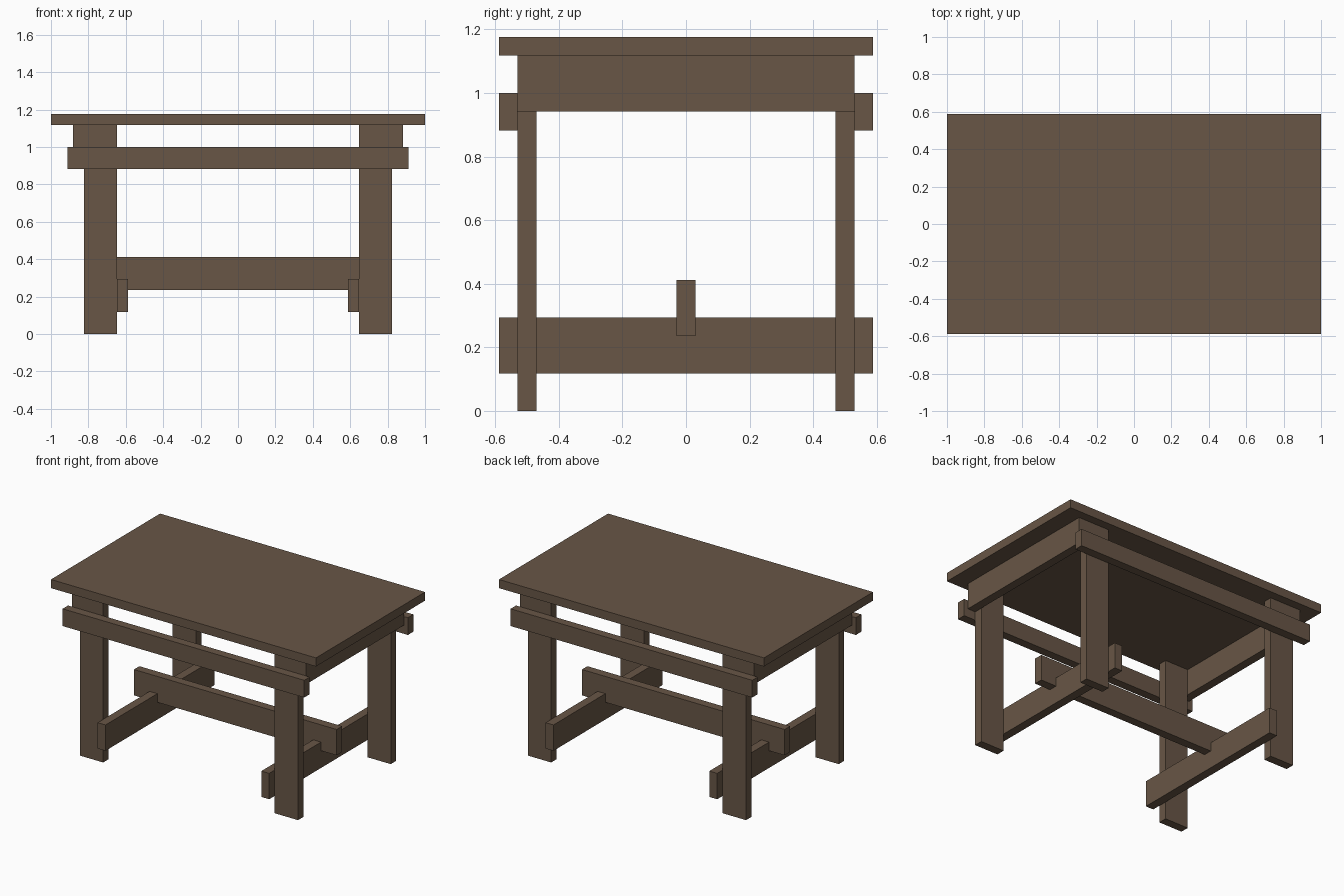
import bpy

if "Cube" in bpy.data.objects:
    bpy.data.objects.remove(bpy.data.objects["Cube"])

U = 1 / 17  # plank thickness; the whole table sits on this module

wood = bpy.data.materials.new("dark brown wood")
wood.diffuse_color = (0.138, 0.093, 0.061, 1)
wood.use_nodes = True
wood.node_tree.nodes["Principled BSDF"].inputs["Base Color"].default_value = wood.diffuse_color


def plank(name, x, y, z):
    """Box from (min, max) ranges given in modules."""
    verts = [(a * U, b * U, c * U) for a in x for b in y for c in z]
    faces = [(0, 1, 3, 2), (4, 6, 7, 5), (0, 4, 5, 1),
             (2, 3, 7, 6), (0, 2, 6, 4), (1, 5, 7, 3)]
    mesh = bpy.data.meshes.new(name)
    mesh.from_pydata(verts, [], faces)
    mesh.materials.append(wood)
    obj = bpy.data.objects.new(name, mesh)
    bpy.context.collection.objects.link(obj)
    return obj


def span(side, a, b):
    """Range a..b, mirrored to the negative side when side is -1."""
    return (a, b) if side > 0 else (-b, -a)


# Table top and central long stretcher
plank("table_top", (-17, 17), (-10, 10), (19, 20))
plank("long_stretcher", (-13, 13), (-0.5, 0.5), (4, 7))

for sx, x_name in ((-1, "left"), (1, "right")):
    # End apron outside the legs, and cross stretcher inside them
    plank(x_name + "_apron", span(sx, 14, 15), (-9, 9), (16, 19))
    plank(x_name + "_cross_stretcher", span(sx, 10, 11), (-10, 10), (2, 5))
    # Legs
    for sy, y_name in ((-1, "front"), (1, "back")):
        plank(f"{y_name}_{x_name}_leg", span(sx, 11, 14), span(sy, 8, 9), (0, 19))

# Long rails outside the legs
for sy, y_name in ((-1, "front"), (1, "back")):
    plank(y_name + "_rail", (-15.5, 15.5), span(sy, 9, 10), (15, 17))
